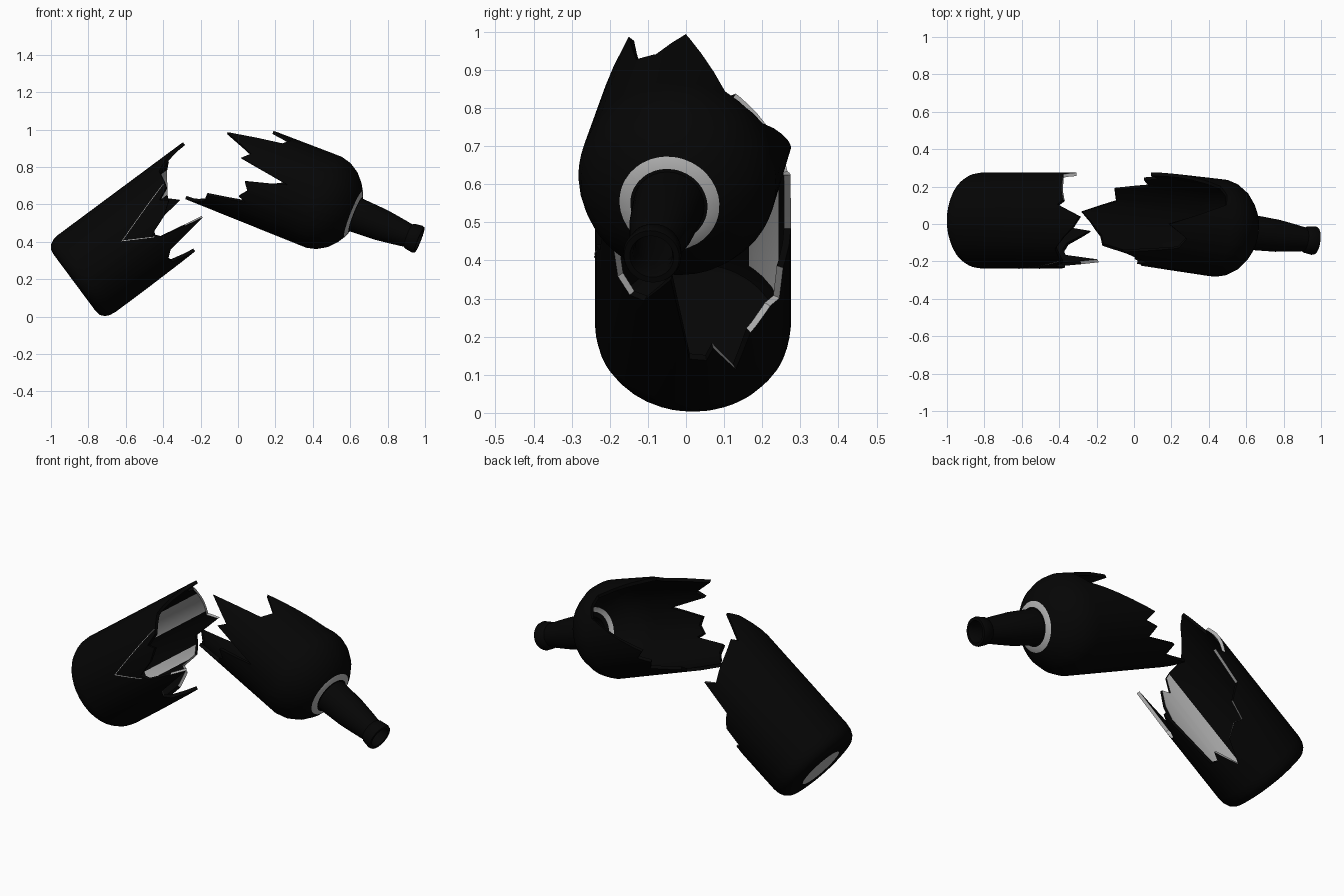
import bpy, bmesh, math
from mathutils import Vector

if "Cube" in bpy.data.objects:
    bpy.data.objects.remove(bpy.data.objects["Cube"])

def material(name, c):
    m = bpy.data.materials.new(name)
    m.diffuse_color = (*c, 1)
    m.use_nodes = True
    m.node_tree.nodes["Principled BSDF"].inputs["Base Color"].default_value = m.diffuse_color
    return m

black = material("black_glass", (0.0015, 0.0015, 0.0015))
grey = material("pale_glass", (0.45, 0.45, 0.45))

R, WALL = 0.257, 0.018

def frame(axis):
    """Axis, 'up' and 'front' directions of a tilted bottle piece."""
    a = Vector(axis).normalized()
    up = (Vector((0, 0, 1)) - a * a.z).normalized()
    front = a.cross(up)
    if front.y > 0:
        front = -front
    return a, up, front

def point(origin, fr, s, r, deg):
    a, up, front = fr
    t = math.radians(deg)
    return Vector(origin) + a * s + up * r * math.cos(t) + front * r * math.sin(t)

def jag(table, deg):
    """Height of the broken edge at an angle, straight between the tips and notches."""
    pts = [(table[-1][0] - 360, table[-1][1])] + table + [(table[0][0] + 360, table[0][1])]
    for (a, u), (b, v) in zip(pts, pts[1:]):
        if a <= deg <= b:
            return u + (v - u) * (deg - a) / (b - a)

def within(deg, spans):
    return any(a <= deg < b for a, b in spans)

def finish(name, bm):
    bmesh.ops.remove_doubles(bm, verts=bm.verts, dist=1e-5)
    bmesh.ops.recalc_face_normals(bm, faces=bm.faces)
    me = bpy.data.meshes.new(name)
    bm.to_mesh(me)
    bm.free()
    me.materials.append(black)
    me.materials.append(grey)
    ob = bpy.data.objects.new(name, me)
    bpy.context.collection.objects.link(ob)
    bpy.ops.object.select_all(action='DESELECT')
    ob.select_set(True)
    bpy.context.view_layer.objects.active = ob
    bpy.ops.object.shade_smooth_by_angle(angle=math.radians(35))
    return ob

def broken_shell(name, origin, fr, outer, inner, table, rule, spans=()):
    """Revolve outer and inner profiles and join them along a jagged edge."""
    angles = sorted(set(range(0, 360, 10)) | {p[0] for p in table} | {a for s in spans for a in s})
    bm = bmesh.new()
    cols = []
    for deg in angles:
        e = jag(table, deg)
        prof = outer + [(R, e), (R - WALL, e)] + inner[::-1]
        cols.append([bm.verts.new(point(origin, fr, s, r, deg)) for r, s in prof])
    for i, deg in enumerate(angles):
        a, b = cols[i], cols[(i + 1) % len(cols)]
        for k in range(len(a) - 1):
            f = bm.faces.new((a[k], b[k], b[k + 1], a[k + 1]))
            f.material_index = rule(k, deg)
    return finish(name, bm)

# Lower half: base and straight wall
base_origin = (-0.86, 0.018, 0.193)
base_frame = frame((0.803, 0, 0.596))
base_outer = [(0, -0.018), (0.126, -0.018), (0.19, -0.018), (0.22, -0.012),
              (0.24, 0.005), (0.252, 0.03), (R, 0.065)]
base_inner = [(0, 0.01), (0.19, 0.01), (0.225, 0.03), (R - WALL, 0.07)]
base_edge = [(8, 0.85), (20, 0.78), (36, 0.70), (55, 0.69), (63, 0.68), (71, 0.61),
             (78, 0.65), (90, 0.58), (99, 0.47), (108, 0.50), (120, 0.74), (130, 0.50),
             (140, 0.46), (150, 0.47), (167, 0.60), (178, 0.26), (188, 0.25), (192, 0.30),
             (206, 0.18), (216, 0.31), (232, 0.36), (242, 0.345), (247, 0.45), (258, 0.48),
             (268, 0.50), (274, 0.70), (285, 0.65), (300, 0.69), (318, 0.73), (334, 0.77),
             (340, 0.74), (355, 0.895)]
nb = len(base_outer)
inner_stripes = [(57, 100), (245, 258), (290, 322)]
pale_rim = [(115, 140), (192, 206), (216, 247), (268, 334)]

def base_rule(k, deg):
    # Pale underside disc, stretches of broken rim, and strips of the inner wall
    return int(k == 0 or (k == nb and within(deg, pale_rim))
               or (k == nb + 1 and within(deg, inner_stripes)))

broken_shell("bottle_base", base_origin, base_frame, base_outer, base_inner, base_edge,
             base_rule, inner_stripes + pale_rim)

# Hairline crack on the front of the lower half
bm = bmesh.new()
path = [(57, 0.68), (84, 0.32), (103, 0.47)]
for (t0, s0), (t1, s1) in zip(path, path[1:]):
    prev = None
    for i in range(9):
        t, s = t0 + (t1 - t0) * i / 8, s0 + (s1 - s0) * i / 8
        pair = [bm.verts.new(point(base_origin, base_frame, s + d, R + 0.002, t))
                for d in (-0.004, 0.004)]
        if prev:
            f = bm.faces.new((prev[0], pair[0], pair[1], prev[1]))
            f.material_index = 1
        prev = pair
finish("hairline_crack", bm)

# Upper half: shoulder and body, measured back from the mouth
mouth = (0.97, -0.09, 0.41)
top_frame = frame((-0.923, 0.122, 0.365))
top_outer = [(0.088, 0.368), (0.102, 0.370), (0.132, 0.382), (0.172, 0.407), (0.216, 0.447),
             (0.248, 0.50), (0.261, 0.55), (0.261, 0.59)]
top_inner = [(0.075, 0.386), (0.102, 0.388), (0.125, 0.40), (0.16, 0.43), (0.20, 0.475),
             (0.225, 0.525), (R - WALL, 0.59)]
top_edge = [(3, 0.944), (18, 0.83), (32, 0.86), (49, 1.15), (65, 0.986), (74, 1.025),
            (84, 0.74), (99, 0.96), (109, 0.93), (120, 0.965), (124, 0.92), (137, 1.135),
            (150, 1.14), (167, 1.20), (178, 1.255), (197, 1.07), (213, 1.10), (225, 0.92),
            (237, 0.97), (245, 0.90), (254, 0.96), (275, 0.80), (300, 0.63), (315, 0.61),
            (330, 0.62), (345, 0.76)]
last = len(top_outer) + len(top_inner)

def top_rule(k, deg):
    # Pale collar ring inside and out
    return int(k in (1, last - 1))

broken_shell("bottle_shoulder", mouth, top_frame, top_outer, top_inner, top_edge, top_rule)

# Neck with rolled lip and hollow mouth
neck = [(0.075, 0.386), (0.094, 0.372), (0.092, 0.33), (0.086, 0.22), (0.074, 0.13),
        (0.064, 0.065), (0.071, 0.055), (0.077, 0.012), (0.073, 0.0), (0.058, 0.0),
        (0.052, 0.02), (0.052, 0.08), (0.070, 0.22), (0.075, 0.386)]
bm = bmesh.new()
N = 32
cols = [[bm.verts.new(point(mouth, top_frame, s, r, 360 * i / N)) for r, s in neck]
        for i in range(N)]
for i in range(N):
    a, b = cols[i], cols[(i + 1) % N]
    for k in range(len(neck) - 1):
        bm.faces.new((a[k], b[k], b[k + 1], a[k + 1]))
finish("bottle_neck", bm)
